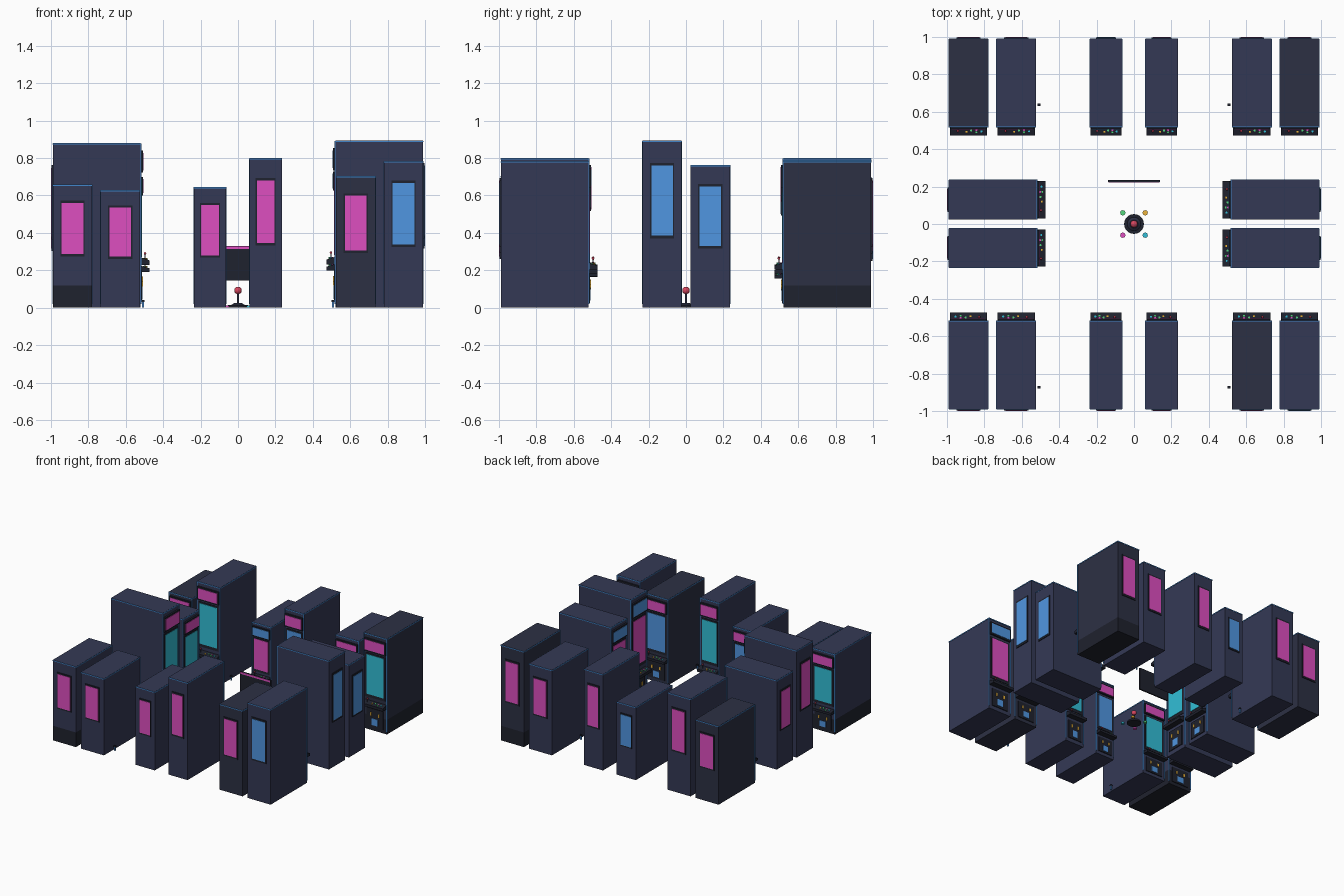
import bpy, bmesh
from math import radians
from mathutils import Matrix, Vector

if "Cube" in bpy.data.objects:
    bpy.data.objects.remove(bpy.data.objects["Cube"])


def lin(c):
    return c / 12.92 if c <= 0.04045 else ((c + 0.055) / 1.055) ** 2.4


def material(name, r, g, b):
    m = bpy.data.materials.new(name)
    m.diffuse_color = (lin(r / 255), lin(g / 255), lin(b / 255), 1)
    m.use_nodes = True
    m.node_tree.nodes["Principled BSDF"].inputs["Base Color"].default_value = m.diffuse_color
    return m


M = {
    'navy': material('navy', 52, 57, 85),
    'slate': material('slate', 44, 48, 68),
    'black': material('black', 31, 34, 46),
    'trim': material('trim_blue', 66, 135, 205),
    'magenta': material('magenta', 222, 78, 192),
    'blue': material('screen_blue', 80, 150, 225),
    'cyan': material('cyan', 50, 190, 215),
    'red': material('red', 215, 70, 95),
    'yellow': material('yellow', 235, 180, 60),
    'green': material('green', 85, 215, 125),
}


def finish(bm, name, mat, xf=Matrix()):
    bmesh.ops.recalc_face_normals(bm, faces=bm.faces)
    me = bpy.data.meshes.new(name)
    bm.to_mesh(me)
    bm.free()
    ob = bpy.data.objects.new(name, me)
    me.materials.append(M[mat])
    ob.matrix_world = xf
    bpy.context.collection.objects.link(ob)
    return ob


def boxes(name, mat, spans, xf=Matrix()):
    # each span is (x0, x1, y0, y1, z0, z1)
    bm = bmesh.new()
    for x0, x1, y0, y1, z0, z1 in spans:
        mid = Vector((x0 + x1, y0 + y1, z0 + z1)) / 2
        size = Matrix.Diagonal((x1 - x0, y1 - y0, z1 - z0, 1))
        bmesh.ops.create_cube(bm, size=1, matrix=Matrix.Translation(mid) @ size)
    return finish(bm, name, mat, xf)


def cylinder(name, mat, x, y, z0, z1, r0, r1, xf=Matrix(), n=12):
    bm = bmesh.new()
    bmesh.ops.create_cone(bm, cap_ends=True, segments=n, radius1=r0, radius2=r1, depth=z1 - z0,
                          matrix=Matrix.Translation((x, y, (z0 + z1) / 2)))
    return finish(bm, name, mat, xf)


def ball(name, mat, x, y, z, r, xf=Matrix(), n=12):
    bm = bmesh.new()
    bmesh.ops.create_uvsphere(bm, u_segments=n, v_segments=n // 2 + 2, radius=r,
                              matrix=Matrix.Translation((x, y, z)))
    for f in bm.faces:
        f.smooth = True
    return finish(bm, name, mat, xf)


def prism(name, mat, profile, half, xf):
    # y/z profile extruded across the width
    bm = bmesh.new()
    face = bm.faces.new([bm.verts.new((-half, y, z)) for y, z in profile])
    ext = bmesh.ops.extrude_face_region(bm, geom=[face])
    verts = [g for g in ext['geom'] if isinstance(g, bmesh.types.BMVert)]
    bmesh.ops.translate(bm, verts=verts, vec=(2 * half, 0, 0))
    return finish(bm, name, mat, xf)


def cabinet(c, w, h, angle, accent, screen, body='navy', plinth=False):
    # local frame: the play side faces -y towards the centre of the block
    xf = Matrix.Rotation(radians(angle), 4, 'Z') @ Matrix.Translation((c, 0, 0))
    a = w / 2
    base = 0.12 if plinth else 0
    boxes('cabinet_body', body, [(-a, a, .52, .99, base, h)], xf)
    if plinth:
        boxes('cabinet_plinth', 'black', [(-a, a, .52, .99, 0, base)], xf)
    # glowing edge trim round the top and down the front corners
    e = .002
    boxes('edge_trim', 'trim', [
        (-a - e, -a + .003, .516, .99, h - .008, h - .001),
        (a - .003, a + e, .516, .99, h - .008, h - .001),
        (-a, a, .985, .99 + e, h - .008, h - .001),
        (-a, a, .516, .525, h - .008, h - .001),
        (-a - e, -a + .004, .516, .522, .02, h - .008),
        (a - .004, a + e, .516, .522, .02, h - .008)], xf)
    # back poster
    boxes('back_frame', 'black', [(-.31 * w, .31 * w, .985, .996, .415 * h, .867 * h)], xf)
    boxes('back_poster', accent, [(-.275 * w, .275 * w, .99, .999, .433 * h, .85 * h)], xf)
    # marquee and screen
    boxes('marquee_housing', 'black', [(-.46 * w, .46 * w, .507, .525, .82 * h, .955 * h)], xf)
    boxes('marquee_face', accent, [(-.42 * w, .42 * w, .504, .51, .835 * h, .94 * h)], xf)
    boxes('screen_bezel', 'black', [(-.43 * w, .43 * w, .516, .525, .34 * h, .80 * h)], xf)
    boxes('screen', screen, [(-.37 * w, .37 * w, .513, .52, .37 * h, .785 * h)], xf)
    # control panel with stick and buttons
    prism('control_panel', 'black',
          [(.525, .26 * h), (.474, .26 * h), (.474, .288 * h), (.525, .308 * h)], .475 * w, xf)
    z = .296 * h
    cylinder('stick_shaft', 'slate', -.27 * w, .497, z - .005, z + .028, .0025, .0025, xf, 8)
    ball('stick_ball', 'red', -.27 * w, .497, z + .03, .007, xf, 8)
    for u, v, col in ((-.05, .492, 'yellow'), (.07, .5, 'green'), (.2, .503, 'magenta'),
                      (.2, .489, 'green'), (.33, .495, 'cyan')):
        cylinder('button_' + col, col, u * w, v, z - .005, z + .006, .006, .006, xf, 8)
    # coin door
    boxes('coin_door', 'black', [(-.36 * w, .36 * w, .513, .525, .04 * h, .23 * h)], xf)
    boxes('coin_plate', 'blue', [(-.13 * w, .13 * w, .51, .515, .06 * h, .13 * h)], xf)
    boxes('coin_slots', 'yellow', [(s * .17 * w - .006, s * .17 * w + .006, .508, .515, .155 * h, .19 * h)
                                   for s in (-1, 1)], xf)


# back row, front row, left pair, right pair
for c, w, h, acc, scr, body, pl in (
        (-.885, .21, .645, 'magenta', 'cyan', 'slate', False),
        (-.63, .21, .80, 'magenta', 'cyan', 'navy', False),
        (-.15, .173, .60, 'blue', 'magenta', 'navy', False),
        (.148, .173, .79, 'magenta', 'blue', 'navy', False),
        (.63, .21, .70, 'magenta', 'cyan', 'navy', False),
        (.885, .21, .785, 'magenta', 'cyan', 'slate', True)):
    cabinet(c, w, h, 0, acc, scr, body, pl)
for c, w, h, acc, scr, body, pl in (
        (-.885, .21, .66, 'magenta', 'cyan', 'navy', True),
        (-.63, .21, .63, 'magenta', 'cyan', 'navy', False),
        (-.15, .173, .645, 'magenta', 'blue', 'navy', False),
        (.148, .173, .80, 'magenta', 'cyan', 'navy', False),
        (.63, .21, .705, 'magenta', 'blue', 'slate', False),
        (.885, .21, .783, 'blue', 'magenta', 'navy', False)):
    cabinet(-c, w, h, 180, acc, scr, body, pl)
cabinet(-.128, .21, .88, 90, 'magenta', 'cyan')
cabinet(.13, .21, .733, 90, 'magenta', 'cyan')
cabinet(.128, .21, .893, -90, 'blue', 'magenta')
cabinet(-.13, .21, .763, -90, 'blue', 'magenta')

# centre joystick with four floor buttons
cylinder('joystick_base', 'black', 0, 0, 0, .014, .053, .053, n=24)
cylinder('joystick_collar', 'slate', 0, 0, .014, .024, .036, .022, n=24)
cylinder('joystick_shaft', 'slate', 0, 0, .02, .085, .006, .006)
ball('joystick_ball', 'red', 0, 0, .092, .02, n=16)
for x, y, col in ((-.06, .06, 'green'), (.06, .06, 'yellow'), (-.06, -.06, 'magenta'), (.06, -.06, 'cyan')):
    cylinder('floor_button_' + col, col, x, y, 0, .012, .014, .014, n=16)

# floating sign behind the joystick
boxes('sign_board', 'black', [(-.138, .138, .224, .235, .145, .33)])
boxes('sign_strip', 'magenta', [(-.135, .135, .221, .226, .313, .328)])

# tiny tokens standing beside the outer cabinets
for x in (-.507, .507):
    for y in (-.873, .637):
        boxes('token_post', 'blue', [(x - .005, x + .005, y - .005, y + .005, 0, .03)])
        boxes('token_cap', 'black', [(x - .008, x + .008, y - .006, y + .006, .03, .04)])
